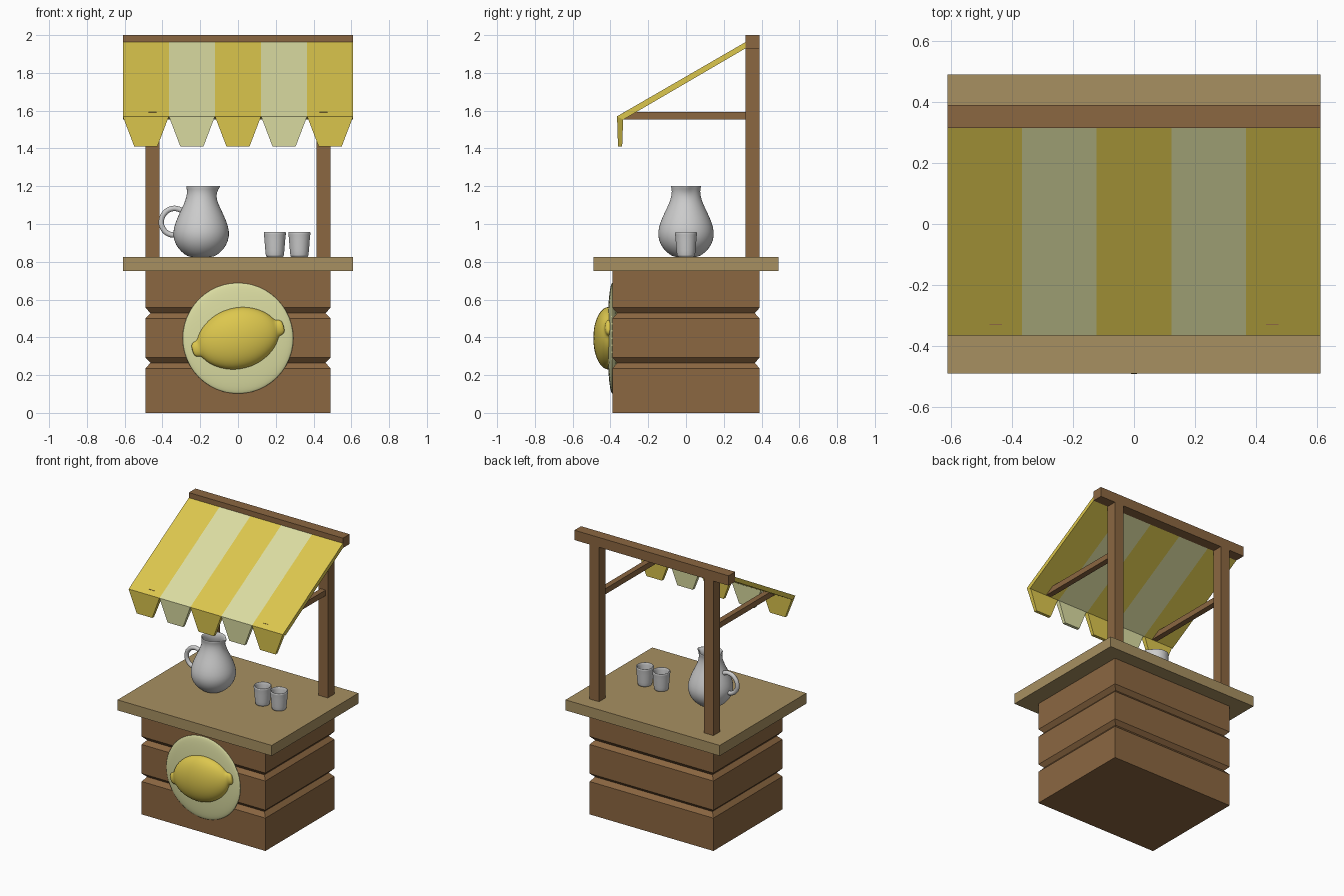
import bpy, bmesh, math
from mathutils import Matrix, Vector

if "Cube" in bpy.data.objects:
    bpy.data.objects.remove(bpy.data.objects["Cube"])


def material(name, rgb):
    m = bpy.data.materials.new(name)
    m.diffuse_color = (*rgb, 1)
    m.use_nodes = True
    m.node_tree.nodes["Principled BSDF"].inputs["Base Color"].default_value = m.diffuse_color
    return m


WOOD = material("wood", (0.26, 0.135, 0.053))
TOP_WOOD = material("light_wood", (0.39, 0.28, 0.12))
YELLOW = material("yellow", (0.72, 0.57, 0.075))
CREAM = material("cream", (0.71, 0.72, 0.36))


def finish(name, bm, mat=None):
    bmesh.ops.recalc_face_normals(bm, faces=bm.faces)
    me = bpy.data.meshes.new(name)
    bm.to_mesh(me)
    bm.free()
    ob = bpy.data.objects.new(name, me)
    bpy.context.collection.objects.link(ob)
    if mat:
        me.materials.append(mat)
    return ob


def smooth(ob, levels=1):
    for p in ob.data.polygons:
        p.use_smooth = True
    if levels:
        mod = ob.modifiers.new("subdivision", 'SUBSURF')
        mod.levels = mod.render_levels = levels
    return ob


def loft(name, rings, mat):
    """Skin a stack of point rings, capped at both ends."""
    bm = bmesh.new()
    vs = [[bm.verts.new(p) for p in r] for r in rings]
    n = len(vs[0])
    for a, b in zip(vs, vs[1:]):
        for i in range(n):
            j = (i + 1) % n
            bm.faces.new((a[i], a[j], b[j], b[i]))
    bm.faces.new(vs[0])
    bm.faces.new(vs[-1])
    return finish(name, bm, mat)


def rect(x0, x1, y0, y1, z):
    return [(x0, y0, z), (x1, y0, z), (x1, y1, z), (x0, y1, z)]


def box(name, x0, x1, y0, y1, z0, z1, mat):
    return loft(name, [rect(x0, x1, y0, y1, z) for z in (z0, z1)], mat)


def lathe(name, profile, mat=None, seg=32):
    """Revolve (radius, z) points about z; radius 0 makes a pole."""
    bm = bmesh.new()
    rings = []
    for r, z in profile:
        if r == 0:
            rings.append([bm.verts.new((0, 0, z))] * seg)
        else:
            rings.append([bm.verts.new((r * math.cos(2 * math.pi * i / seg),
                                        r * math.sin(2 * math.pi * i / seg), z)) for i in range(seg)])
    for a, b in zip(rings, rings[1:]):
        for i in range(seg):
            j = (i + 1) % seg
            bm.faces.new(list(dict.fromkeys((a[i], a[j], b[j], b[i]))))
    return smooth(finish(name, bm, mat))


# Counter body with two V grooves running all round
steps = [(0, 0), (0, 0.235), (0.026, 0.265), (0, 0.292), (0, 0.50),
         (0.026, 0.528), (0, 0.557), (0, 0.75)]
loft("counter_body", [rect(d - 0.49, 0.49 - d, d - 0.39, 0.39 - d, z) for d, z in steps], WOOD)
box("counter_top", -0.61, 0.61, -0.49, 0.49, 0.75, 0.825, TOP_WOOD)

# Awning frame
for s, side in ((-1, "left"), (1, "right")):
    c = s * 0.4525
    box(side + "_post", c - 0.0375, c + 0.0375, 0.315, 0.39, 0.825, 1.93, WOOD)
    box(side + "_brace", c - 0.02, c + 0.02, -0.33, 0.315, 1.552, 1.592, WOOD)
box("top_beam", -0.61, 0.61, 0.315, 0.39, 1.93, 2.0, WOOD)

# Striped awning: sloped panel and tapered flap for each stripe
slope = [(0.315, 1.963), (-0.365, 1.57), (-0.333, 1.552), (0.315, 1.93)]
W = 0.244
for i in range(5):
    x = (i - 2) * W
    mat = CREAM if i % 2 else YELLOW
    loft(f"awning_stripe_{i + 1}", [[(x + h, y, z) for y, z in slope] for h in (-W / 2, W / 2)], mat)
    loft(f"awning_flap_{i + 1}", [rect(x - 0.061, x + 0.061, -0.36, -0.338, 1.41),
                                  rect(x - W / 2, x + W / 2, -0.365, -0.332, 1.57)], mat)

# Round sign: flattened dome on the counter front
bm = bmesh.new()
bmesh.ops.create_uvsphere(bm, u_segments=48, v_segments=24, radius=1,
                          matrix=Matrix.Translation((0, -0.39, 0.395)) @ Matrix.Diagonal((0.293, 0.026, 0.293, 1)))
smooth(finish("sign_disc", bm, CREAM), 0)

# Lemon: revolved about its long axis, flattened and tilted
half = [(0, 0.25), (0.026, 0.249), (0.04, 0.238), (0.041, 0.22), (0.048, 0.209),
        (0.078, 0.193), (0.115, 0.155), (0.148, 0.095), (0.163, 0.035)]
lemon = lathe("lemon", half + [(r, -z) for r, z in reversed(half)], YELLOW)
lemon.matrix_world = (Matrix.Translation((0, -0.41, 0.395)) @ Matrix.Diagonal((1, 0.5, 1, 1))
                      @ Matrix.Rotation(math.radians(-14.5), 4, 'Y') @ Matrix.Rotation(math.pi / 2, 4, 'Y'))

# Jug: hollow lathe with the rim pulled out into a spout
jug = lathe("jug", [(0, 0), (0.055, 0), (0.075, 0.005), (0.105, 0.027), (0.135, 0.062), (0.151, 0.112),
                    (0.145, 0.16), (0.125, 0.212), (0.1, 0.262), (0.083, 0.302), (0.075, 0.335),
                    (0.076, 0.36), (0.082, 0.378), (0.072, 0.378), (0.065, 0.355), (0.064, 0.335),
                    (0.072, 0.3), (0.089, 0.257), (0.114, 0.205), (0.134, 0.155), (0.138, 0.11),
                    (0.12, 0.065), (0.07, 0.025), (0, 0.02)])
for v in jug.data.vertices:
    ang = math.atan2(v.co.y, v.co.x)
    if v.co.z > 0.32:
        v.co.x += 0.024 * min(1, (v.co.z - 0.32) / 0.055) * math.exp(-(ang / 0.35) ** 2)
jug.location = (-0.195, 0, 0.825)

# Jug handle: swept tube converted to mesh
cu = bpy.data.curves.new("jug_handle", 'CURVE')
cu.dimensions = '3D'
cu.bevel_depth = 0.015
cu.bevel_resolution = 3
cu.use_fill_caps = True
path = [(-0.275, 1.055), (-0.31, 1.077), (-0.35, 1.081), (-0.388, 1.058), (-0.406, 1.015),
        (-0.395, 0.972), (-0.365, 0.947), (-0.325, 0.94)]
sp = cu.splines.new('BEZIER')
sp.bezier_points.add(len(path) - 1)
for p, (x, z) in zip(sp.bezier_points, path):
    p.co = (x, 0, z)
    p.handle_left_type = p.handle_right_type = 'AUTO'
sp.resolution_u = 5
sp.use_smooth = True
handle = bpy.data.objects.new("jug_handle", cu)
bpy.context.collection.objects.link(handle)
bpy.context.view_layer.objects.active = handle
handle.select_set(True)
bpy.ops.object.convert(target='MESH')

# Two cups
for i, x in enumerate((0.195, 0.325)):
    cup = lathe(f"cup_{i + 1}", [(0, 0), (0.045, 0), (0.048, 0.004), (0.053, 0.06), (0.057, 0.115),
                                 (0.06, 0.126), (0.057, 0.133), (0.051, 0.133), (0.048, 0.122), (0.044, 0.065),
                                 (0.04, 0.025), (0.036, 0.02), (0, 0.02)])
    cup.location = (x, 0, 0.825)
